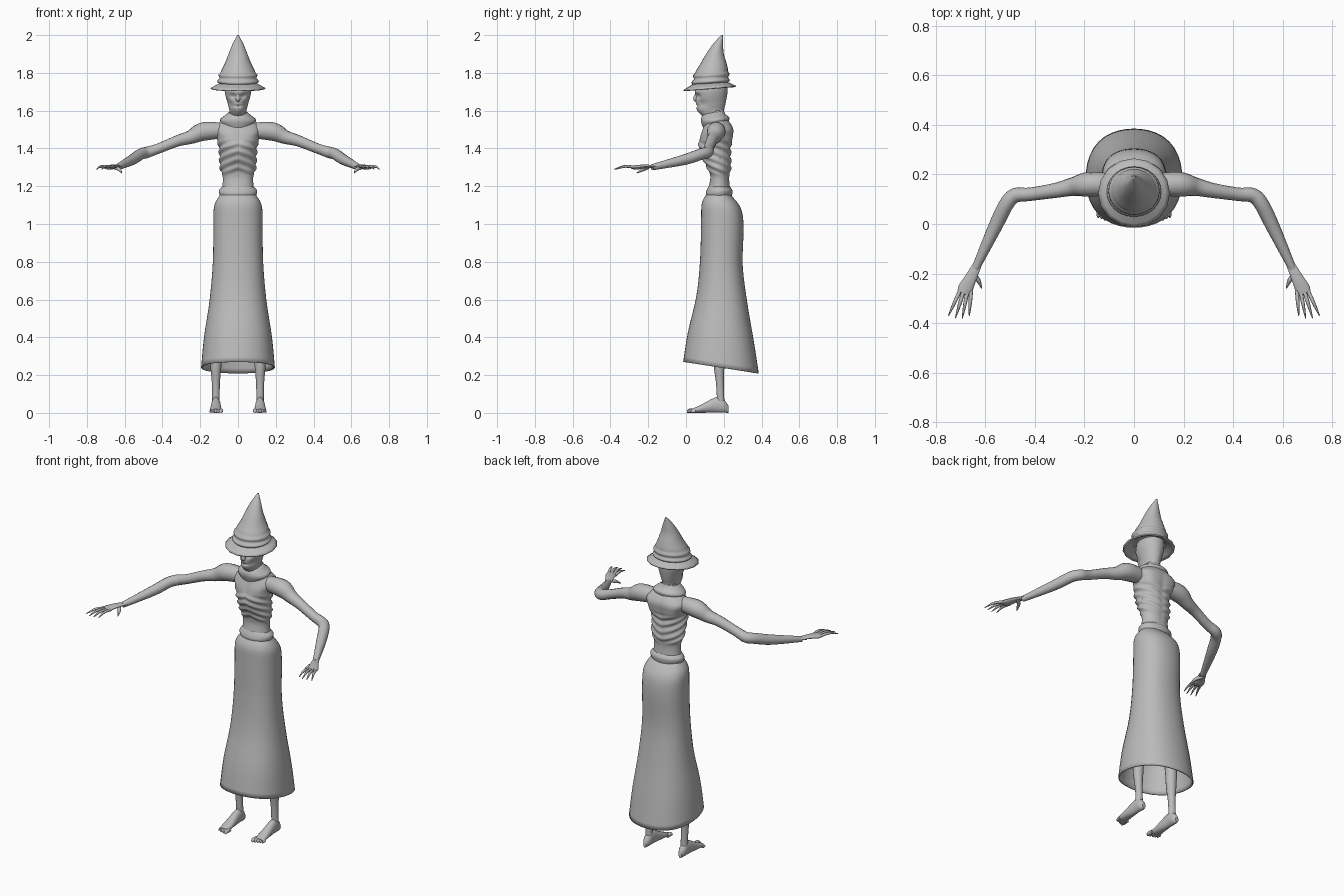
import bpy, bmesh, math
from mathutils import Vector

cube = bpy.data.objects.get("Cube")
if cube:
    bpy.data.objects.remove(cube)

colour = (.5, .5, .5, 1)
grey = bpy.data.materials.new("plain grey")
grey.use_nodes = True
grey.diffuse_color = colour
grey.node_tree.nodes["Principled BSDF"].inputs["Base Color"].default_value = colour


def blend(before, start, end, after, t):
    """Smooth curve from start to end, steered by the neighbouring values."""
    leave, arrive = (end - before) / 2, (after - start) / 2
    ease = t * t * (3 - 2 * t)
    return start + ease * (end - start) + t * (1 - t) * ((1 - t) * leave - t * arrive)


def smooth_rows(rows, steps):
    """Fill in extra rows between the given ones."""
    padded = [rows[0], *rows, rows[-1]]
    filled = []
    for four in zip(padded, padded[1:], padded[2:], padded[3:]):
        for step in range(steps):
            filled.append([blend(*values, step / steps) for values in zip(*four)])
    return filled + [rows[-1]]


def skin(name, rings, open_end=False):
    """Join rings of points into one smooth surface."""
    bm = bmesh.new()
    loops = [[bm.verts.new(point) for point in ring] for ring in rings]
    for low, high in zip(loops, loops[1:]):
        for i in range(len(low)):
            bm.faces.new((low[i - 1], low[i], high[i], high[i - 1]))
    bm.faces.new(loops[0])
    if not open_end:
        bm.faces.new(loops[-1])
    bmesh.ops.recalc_face_normals(bm, faces=bm.faces)
    mesh = bpy.data.meshes.new(name)
    bm.to_mesh(mesh)
    bm.free()
    mesh.materials.append(grey)
    part = bpy.data.objects.new(name, mesh)
    bpy.context.collection.objects.link(part)
    bpy.ops.object.select_all(action='DESELECT')
    bpy.context.view_layer.objects.active = part
    part.select_set(True)
    bpy.ops.object.shade_smooth_by_angle(angle=math.radians(50))
    return part


def no_shape(turn, z):
    return 1


def stack(name, rows, sides=32, steps=4, tilt=0, shape=no_shape, open_end=False):
    """Upright body; each row holds height, half width, front and back."""
    rings = []
    for z, half_width, front, back in smooth_rows(rows, steps):
        middle, half_depth = (front + back) / 2, (back - front) / 2
        ring = []
        for i in range(sides):
            angle = math.tau * i / sides
            turn = min(i, sides - i) * 2 / sides  # 0 at the front, 1 at the back
            size = shape(turn, z)
            depth = -math.cos(angle) * half_depth * size
            ring.append((math.sin(angle) * half_width * size, middle + depth, z + tilt * depth))
        rings.append(ring)
    return skin(name, rings, open_end)


def limb(name, rows, side=1, up=(0, 0, 1), flat=1, grounded=False, sides=14, steps=5):
    """Tapered limb; each row holds a position and a radius."""
    rows = smooth_rows(rows, steps)
    points = [Vector((side * x, y, z)) for x, y, z, radius in rows]
    ahead = points[1:] + points[-1:]
    behind = points[:1] + points[:-1]
    rings = []
    for point, after, before, row in zip(points, ahead, behind, rows):
        along = (after - before).normalized()
        across = along.cross(Vector(up)).normalized()
        over = across.cross(along)
        width = row[-1]
        height = point.z if grounded else width * flat
        if grounded:
            over = Vector(up)
        rings.append([point + across * width * math.cos(math.tau * i / sides)
                      + over * height * math.sin(math.tau * i / sides) for i in range(sides)])
    return skin(name, rings)


def bump(offset_turn, offset_z, turn_size, z_size):
    return math.exp(-(offset_turn / turn_size) ** 2 - (offset_z / z_size) ** 2)


def torso_shape(turn, z):
    # Sloping ribs, hollow belly, chest muscles, shoulder blades, spine groove
    ribs = max(0, min(1, (z - 1.25) / .04, (1.45 - z) / .04))
    size = 1 + .055 * ribs * math.sin(math.tau * (z + .1 * turn) / .043)
    size -= .2 * bump(turn, z - 1.27, .2, .06)
    size += .07 * bump(turn - .2, z - 1.47, .13, .035)
    size += .09 * bump(turn - .78, z - 1.46, .1, .06)
    size -= .06 * bump(turn - 1, z - 1.4, .06, .2)
    return size - .05 * bump(turn, z - 1.45, .04, .1)


def head_shape(turn, z):
    # Brow, sunken eyes, hollow cheeks, mouth
    size = 1 + .06 * bump(turn - .1, z - 1.7, .14, .012)
    size -= .14 * bump(turn - .15, z - 1.676, .09, .014)
    size -= .1 * bump(turn - .3, z - 1.635, .12, .02)
    return size - .1 * bump(turn, z - 1.625, .15, .006)


def skirt_shape(turn, z):
    # Slightly squared outline
    return 1 + .04 * math.sin(math.tau * turn) ** 2


def cone_shape(turn, z):
    # Two soft cloth folds above the brim
    folds = max(0, min(1, (1.82 - z) / .03))
    return 1 + .05 * folds * math.cos(math.tau * (z - 1.755) / .035)


# Body
stack("torso", [(1.14, .09, .11, .24), (1.24, .08, .12, .23), (1.3, .095, .1, .24),
                (1.4, .1, .065, .24), (1.46, .115, .075, .25), (1.51, .125, .09, .25),
                (1.57, .06, .11, .21), (1.6, .04, .12, .2)],
      sides=72, steps=12, shape=torso_shape)
stack("head", [(1.56, .04, .1, .2), (1.6, .045, .06, .2), (1.64, .055, .052, .21),
               (1.7, .07, .05, .22), (1.76, .07, .06, .22)],
      sides=64, steps=14, shape=head_shape)
limb("nose", [(0, .07, 1.7, .01), (0, .055, 1.68, .01), (0, .05, 1.66, .012), (0, .06, 1.65, .005)],
     up=(0, 1, 0))

# Clothing
stack("collar", [(1.52, .08, .09, .22), (1.55, .095, .08, .23), (1.57, .075, .08, .21),
                 (1.59, .05, .09, .2)], tilt=.15)
stack("waistband", [(1.14, .09, .11, .24), (1.16, .1, .105, .245), (1.18, .1, .11, .245),
                    (1.2, .08, .12, .23)])
skirt = stack("skirt", [(1.16, .09, .12, .24), (1.1, .125, .085, .29), (1, .13, .08, .305),
                        (.8, .133, .075, .3), (.6, .15, .055, .325), (.4, .18, .01, .36),
                        (.24, .195, -.015, .385)],
              sides=40, tilt=-.15, shape=skirt_shape, open_end=True)
cone = [(1.74, .1, .03, .22), (1.76, .105, .035, .228), (1.8, .095, .045, .225),
        (1.85, .07, .075, .214), (1.9, .05, .105, .2), (1.95, .03, .14, .196), (2, .004, .185, .195)]
stack("hat_cone", cone, sides=24, steps=6, tilt=.05, shape=cone_shape)
brim = stack("hat_brim", [(1.75, .09, .04, .21), (1.72, .145, -.015, .265)],
             sides=16, steps=3, tilt=.08, open_end=True)
for cloth in (skirt, brim):
    thickness = cloth.modifiers.new("cloth thickness", 'SOLIDIFY')
    thickness.thickness = .007
    thickness.offset = -1

for label, side in (("left", 1), ("right", -1)):
    # Arm and hand
    limb(label + "_arm", [(.06, .16, 1.495, .04), (.18, .16, 1.49, .05), (.25, .15, 1.46, .037),
                          (.32, .135, 1.44, .03), (.42, .12, 1.4, .027), (.48, .115, 1.38, .03),
                          (.515, .08, 1.37, .03), (.56, -.01, 1.34, .028), (.64, -.18, 1.3, .016)],
         side)
    limb(label + "_hand", [(.63, -.16, 1.305, .017), (.66, -.22, 1.305, .024),
                           (.68, -.26, 1.3, .03), (.69, -.28, 1.3, .025)], side, flat=.4)
    for i, finger in enumerate(("index", "middle", "ring", "little")):
        fan = i - 1.5
        base = Vector((.68 + .015 * fan, -.27, 1.3, .008))
        tip = Vector((.707 + .028 * fan, -.385 + .01 * abs(fan), 1.29, .002))
        knuckle = base.lerp(tip, .5) + Vector((0, 0, .01, .002))
        limb(f"{label}_{finger}_finger", [base, knuckle, tip], side, sides=8)
    limb(label + "_thumb", [(.655, -.2, 1.3, .01), (.63, -.225, 1.29, .01), (.615, -.26, 1.27, .002)],
         side, sides=8)

    # Leg and foot
    limb(label + "_leg", [(.07, .18, 1.05, .05), (.1, .17, .5, .035), (.115, .175, .35, .033),
                          (.117, .175, .25, .029), (.117, .18, .15, .021), (.117, .185, .03, .02)],
         side, up=(0, 1, 0))
    limb(label + "_foot", [(.117, .224, .02, .01), (.117, .2, .035, .022), (.117, .16, .042, .024),
                           (.117, .08, .022, .03), (.117, .03, .01, .03)], side, grounded=True)
    for i, toe in enumerate(("big", "second", "third", "fourth", "small")):
        x, radius = .09 + .0135 * i, .011 - .001 * i
        start, end = .05, .005 + .005 * i
        limb(f"{label}_{toe}_toe", [(x, start, radius, radius), (x, end + .01, radius, radius),
                                    (x, end, radius / 2, radius / 3)], side, sides=8, grounded=True)
